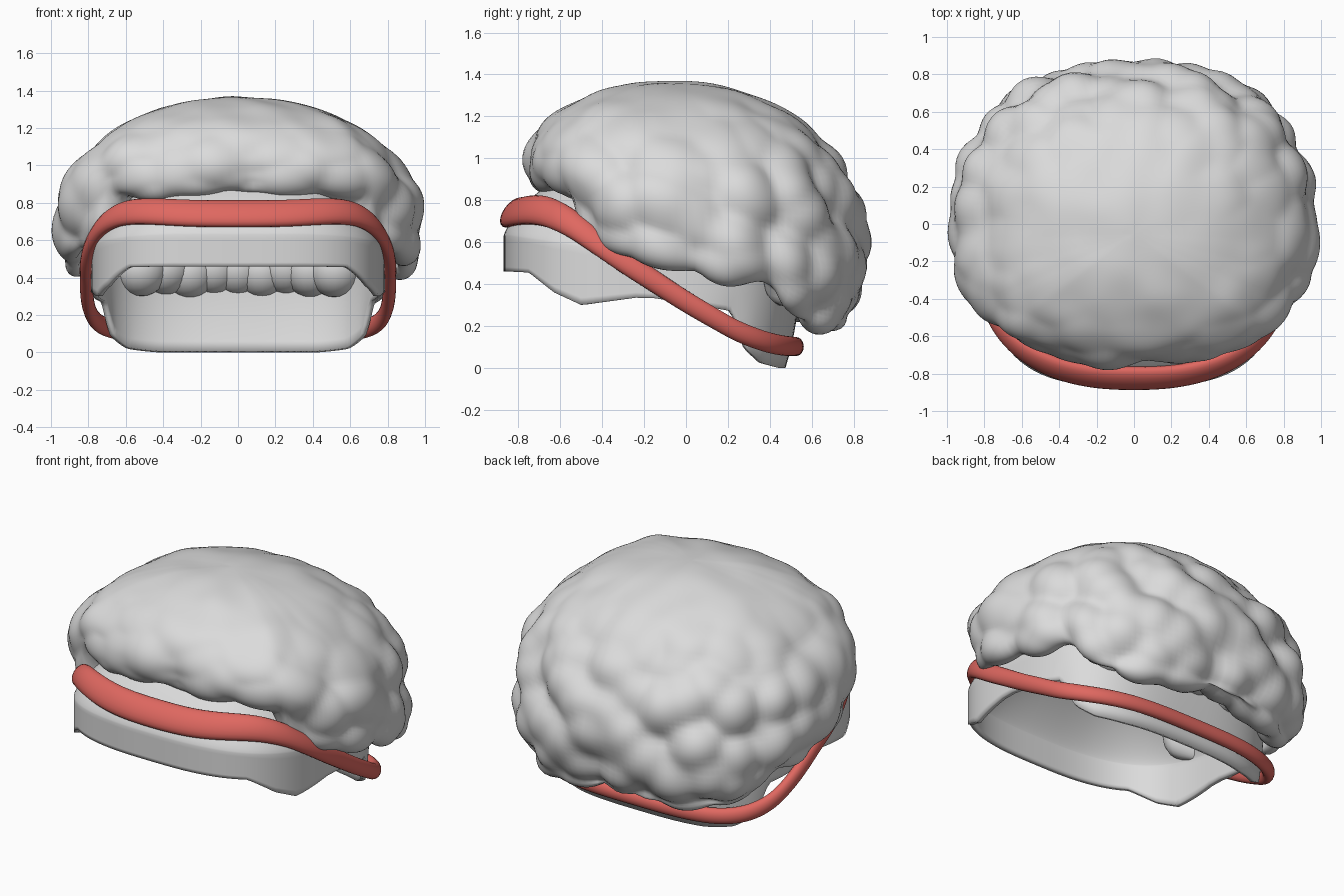
import bpy, bmesh, math
from mathutils import Vector, noise

if "Cube" in bpy.data.objects:
    bpy.data.objects.remove(bpy.data.objects["Cube"])


def material(name, rgb):
    m = bpy.data.materials.new(name)
    m.use_nodes = True
    col = (*rgb, 1)
    m.diffuse_color = col
    m.node_tree.nodes["Principled BSDF"].inputs["Base Color"].default_value = col
    return m


grey = material("soft grey", (0.71, 0.71, 0.71))
red = material("coral red", (0.74, 0.138, 0.118))


def lerp_table(table, v):
    """Piecewise linear lookup through (position, value) pairs."""
    if v <= table[0][0]:
        return table[0][1]
    for (a, va), (b, vb) in zip(table, table[1:]):
        if v <= b:
            return va + (vb - va) * (v - a) / (b - a)
    return table[-1][1]


def oval(angle, half_x, front, back, mid, front_power, back_power):
    """Point on a squarish oval with separate front and back shapes."""
    c, s = math.cos(angle), math.sin(angle)
    depth, power = (back - mid, back_power) if s > 0 else (mid - front, front_power)
    x = half_x * math.copysign(abs(c) ** (2 / power), c)
    y = mid + depth * math.copysign(abs(s) ** (2 / power), s)
    return x, y


def loft(name, rings, mat, apex=None, wrap=False):
    """Skin a stack of rings, listed top down, with an optional top point."""
    bm = bmesh.new()
    rows = [[bm.verts.new(p) for p in ring] for ring in rings]
    n = len(rows[0])
    pairs = list(zip(rows, rows[1:]))
    if wrap:
        pairs.append((rows[-1], rows[0]))
    for up, lower in pairs:
        for j in range(n):
            k = (j + 1) % n
            bm.faces.new((up[j], lower[j], lower[k], up[k]))
    if apex:
        tip = bm.verts.new(apex)
        for j in range(n):
            bm.faces.new((tip, rows[0][j], rows[0][(j + 1) % n]))
    if wrap:
        bmesh.ops.recalc_face_normals(bm, faces=bm.faces)
    for f in bm.faces:
        f.smooth = True
    mesh = bpy.data.meshes.new(name)
    bm.to_mesh(mesh)
    bm.free()
    mesh.materials.append(mat)
    obj = bpy.data.objects.new(name, mesh)
    bpy.context.collection.objects.link(obj)
    return obj


def angles(n):
    return [2 * math.pi * j / n for j in range(n)]


# Inner cap: a thin dome with a front lip, open sides and a low back panel
rim = [(-0.85, 0.46), (-0.75, 0.455), (-0.63, 0.36), (-0.5, 0.3), (-0.2, 0.34),
       (0.25, 0.27), (0.33, 0.09), (0.42, 0.02), (0.5, 0.0)]
shoulder = [(-0.85, 0.63), (0.55, 0.42)]
cap_top, cap_mid = 1.1, -0.15
cap_outline = [oval(a, 0.785, -0.87, 0.54, cap_mid, 3, 3) for a in angles(144)]
cap_rings = []
for i in range(1, 21):
    r = math.sin(math.pi / 2 * i / 20)
    ring = []
    for x, y in cap_outline:
        z = lerp_table(shoulder, y)
        ring.append((x * r, cap_mid + (y - cap_mid) * r,
                     z + (cap_top - z) * max(0, 1 - r ** 1.6) ** 0.75))
    cap_rings.append(ring)
for i in range(1, 9):
    t = i / 8
    ring = []
    for x, y in cap_outline:
        z0, z1 = lerp_table(shoulder, y), lerp_table(rim, y)
        lean = 0.065 * t * t * max(0, y) / 0.54
        ring.append((x, y - lean, z0 + (z1 - z0) * t))
    cap_rings.append(ring)
cap = loft("inner_cap", cap_rings, grey, apex=(0, cap_mid, cap_top))
wall = cap.modifiers.new("wall", 'SOLIDIFY')
wall.thickness = 0.03
wall.offset = -1

# Band: a flattened tube that slopes from the forehead to the nape
slope = [(-0.84, 0.735), (-0.72, 0.765), (-0.58, 0.715), (-0.3, 0.51), (0.0, 0.315),
         (0.25, 0.17), (0.42, 0.11), (0.52, 0.1)]
band_rings = []
for a in angles(160):
    x, y = oval(a, 0.81, -0.825, 0.526, cap_mid, 2.45, 3.3)
    z = sum(lerp_table(slope, y + d) for d in (-0.06, -0.03, 0, 0.03, 0.06)) / 5
    out = Vector((x / 0.8, (y - cap_mid) / 0.68, 0)).normalized()
    front, back = max(0, -out.y), max(0, out.y)
    wide, tall = 0.036 + 0.016 * front, 0.06 + 0.012 * front - 0.015 * back
    ring = []
    for b in angles(20):
        c, s = math.cos(b), math.sin(b)
        p = Vector((x, y, z)) + out * (wide * c - 0.035 * front * s)
        ring.append(p + Vector((0, 0, tall * s)))
    band_rings.append(ring)
loft("head_band", band_rings, red, wrap=True)

# Fluffy cover: a domed shell with a rolled lower edge
low = [(-0.75, 0.85), (-0.57, 0.81), (-0.54, 0.62), (-0.42, 0.55), (-0.15, 0.49),
       (0.12, 0.42), (0.4, 0.4), (0.5, 0.27), (0.65, 0.19), (0.85, 0.2)]
widest = [(-0.75, 0.99), (-0.58, 0.95), (-0.45, 0.83), (-0.3, 0.75), (-0.1, 0.68),
          (0.2, 0.64), (0.85, 0.58)]
hem = [(-0.75, 0.74), (-0.4, 0.8), (0.2, 0.8), (0.5, 0.75), (0.7, 0.73), (0.85, 0.67)]
top, mid = 1.37, -0.05
outline = [oval(a, 0.985, -0.76, 0.86, mid, 2.2, 2.35) for a in angles(180)]


def cover_ring(shape):
    ring = []
    for x, y in outline:
        r, z = shape(lerp_table(widest, y), lerp_table(low, y), lerp_table(hem, y))
        ring.append((x * r, mid + (y - mid) * r, z))
    return ring


cover_rings = []
for i in range(1, 41):
    u = math.pi / 2 * i / 40
    cover_rings.append(cover_ring(
        lambda w, l, h: (math.sin(u), w + (top - w) * math.cos(u))))
for i in range(1, 17):
    u = math.pi / 2 * i / 16
    cover_rings.append(cover_ring(
        lambda w, l, h: (0.87 + 0.13 * math.cos(u) ** 0.8, w - (w - l) * math.sin(u))))
for i in range(1, 9):
    t = i / 8
    cover_rings.append(cover_ring(
        lambda w, l, h: (0.87 + (h - 0.87) * t, l + 0.12 * t * t)))
cover = loft("fluffy_cover", cover_rings, grey, apex=(0, mid, top))


# Rounded tufts, strongest near the hem and the back
def tuft(p, size):
    near = noise.voronoi(p / size)[0][0]
    return 0.35 - near * near * 1.3


mesh = cover.data
normals = [v.normal.copy() for v in mesh.vertices]
for v, n in zip(mesh.vertices, normals):
    p = v.co.copy()
    hem_near = min(1, max(0, (1.3 - p.z) / 0.4))
    back = min(1, max(0, (p.y + 0.2) / 0.7))
    amount = hem_near * (0.085 + 0.02 * back)
    v.co += n * (amount * tuft(p, 0.28 - 0.05 * back) + 0.014 * noise.noise(p * 5))
soft = cover.modifiers.new("soften", 'SMOOTH')
soft.factor = 0.5
soft.iterations = 5

# Low tufts showing along the inside of the back panel
for i in range(9):
    bpy.ops.mesh.primitive_uv_sphere_add(
        segments=20, ring_count=12, radius=0.15,
        location=(-0.52 + 0.13 * i, 0.57 - 0.008 * (i - 4) ** 2,
                  0.45 + 0.012 * math.sin(i * 2.3)))
    tuft_obj = bpy.context.object
    tuft_obj.name = "inner_tuft"
    tuft_obj.data.materials.append(grey)
    bpy.ops.object.shade_smooth()
